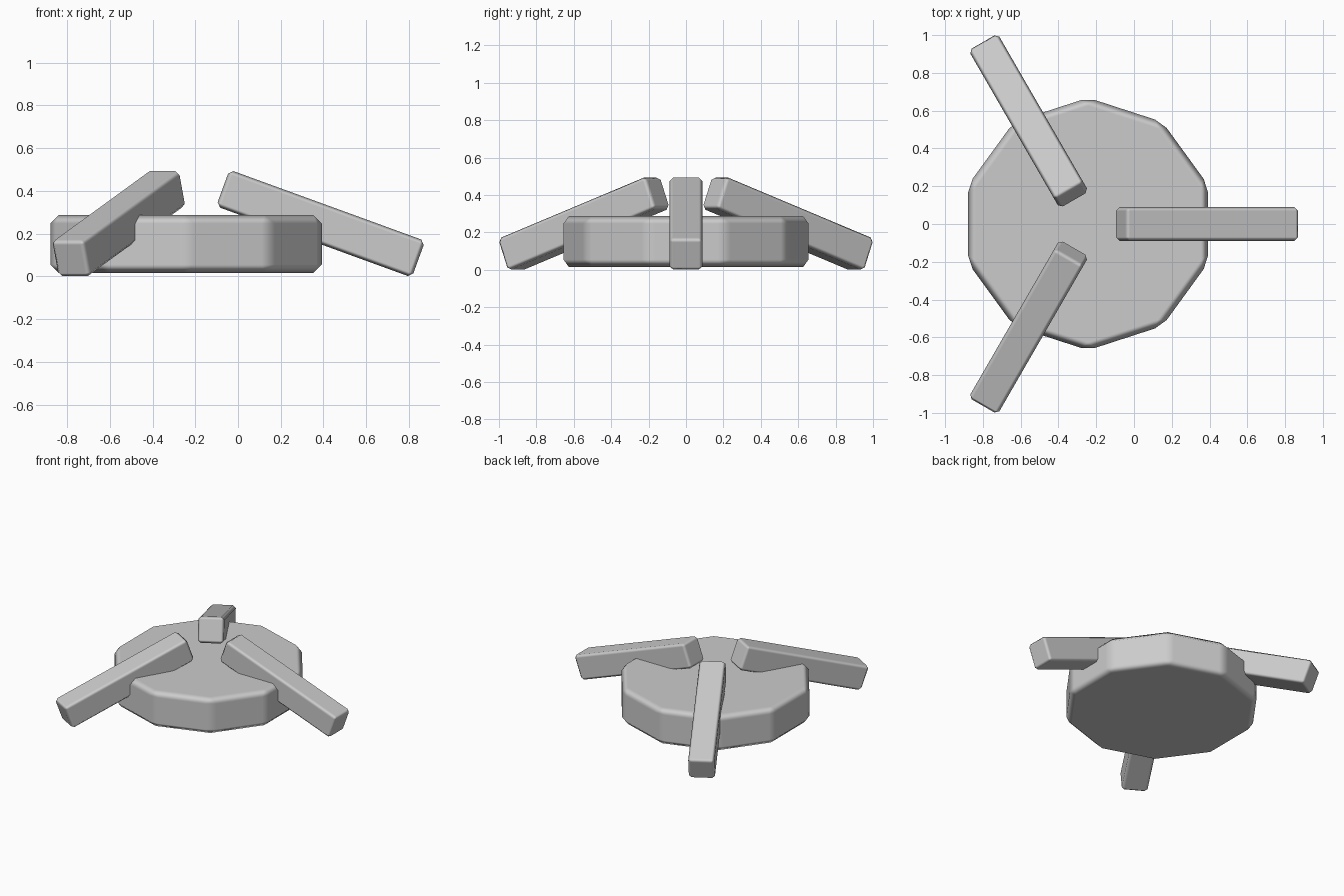
import bpy
from math import radians, cos, sin
from mathutils import Matrix

cube = bpy.data.objects.get("Cube")
if cube:
    bpy.data.objects.remove(cube, do_unlink=True)

HUB_X = -0.243   # shared axis of the body and the three legs

grey = bpy.data.materials.new("light_grey")
grey.use_nodes = True
colour = (0.6, 0.6, 0.6, 1)
grey.diffuse_color = colour
grey.node_tree.nodes["Principled BSDF"].inputs["Base Color"].default_value = colour


def finish(name, bevel_width):
    """Name the active object, chamfer its edges and shade it."""
    obj = bpy.context.object
    obj.name = name
    obj.data.materials.append(grey)
    bpy.ops.object.shade_smooth()
    bevel = obj.modifiers.new("chamfer", 'BEVEL')
    bevel.width = bevel_width
    bevel.segments = 1
    bevel.limit_method = 'ANGLE'
    bevel.angle_limit = radians(30)
    bevel.harden_normals = True
    return obj


# Ten-sided body with a vertex pointing to the back
bpy.ops.mesh.primitive_cylinder_add(
    vertices=10, radius=0.668, depth=0.272, location=(HUB_X, 0, 0.151))
finish("body", 0.04)

# Three sloping legs around the hub axis
for i, name in enumerate(("left_leg", "back_right_leg", "front_right_leg")):
    bpy.ops.mesh.primitive_cube_add(size=1)
    leg = bpy.context.object
    leg.data.transform(Matrix.Diagonal((0.975, 0.178, 0.182, 1)))
    finish(name, 0.02)
    turn = radians(120 * i)
    leg.rotation_euler = (0, radians(20), turn)
    leg.location = (HUB_X + 0.63 * cos(turn), 0.63 * sin(turn), 0.247)
